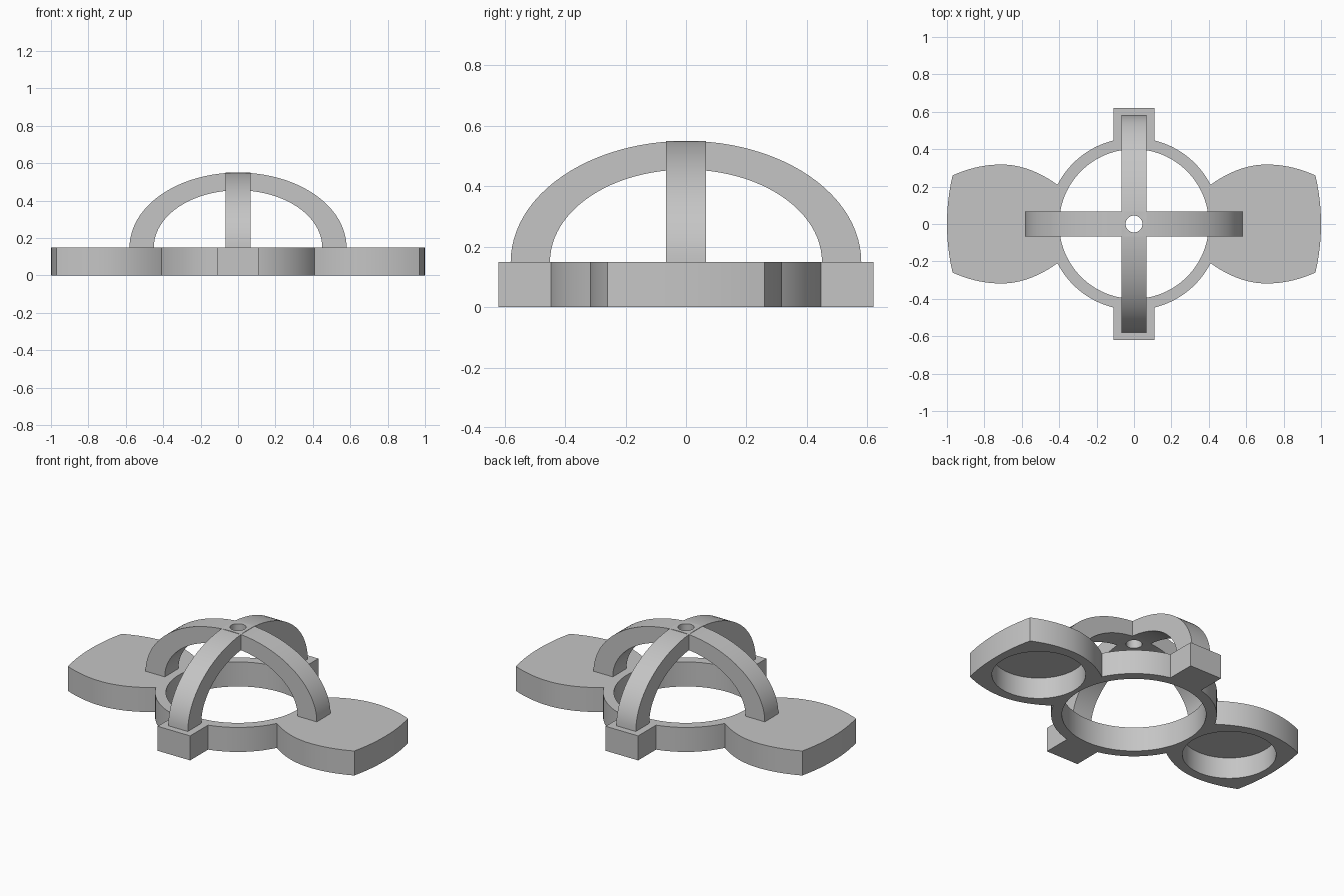
import bpy
from math import sin, cos, pi

cube = bpy.data.objects.get("Cube")
if cube:
    bpy.data.objects.remove(cube, do_unlink=True)

BASE_H = 0.15

grey = bpy.data.materials.new("plain grey")
grey.use_nodes = True
colour = (0.56, 0.56, 0.56, 1)
grey.diffuse_color = colour
grey.node_tree.nodes["Principled BSDF"].inputs["Base Color"].default_value = colour


def prism(name, outline, to_low, to_high):
    """Solid between two placements of a counter-clockwise outline."""
    n = len(outline)
    verts = [to_low(p) for p in outline] + [to_high(p) for p in outline]
    faces = [tuple(reversed(range(n))), tuple(range(n, 2 * n))]
    faces += [(i, (i + 1) % n, n + (i + 1) % n, n + i) for i in range(n)]
    mesh = bpy.data.meshes.new(name)
    mesh.from_pydata(verts, [], faces)
    mesh.materials.append(grey)
    obj = bpy.data.objects.new(name, mesh)
    bpy.context.collection.objects.link(obj)
    return obj


def slab(name, outline, z0=0, z1=BASE_H):
    return prism(name, outline, lambda p: (p[0], p[1], z0), lambda p: (p[0], p[1], z1))


def circle(r, cx=0, n=96):
    return [(cx + r * cos(2 * pi * i / n), r * sin(2 * pi * i / n)) for i in range(n)]


def combine(target, other, operation):
    """Apply a boolean and discard the second solid."""
    mod = target.modifiers.new("boolean", "BOOLEAN")
    mod.operation, mod.object, mod.solver = operation, other, "EXACT"
    bpy.ops.object.select_all(action="DESELECT")
    bpy.context.view_layer.objects.active = target
    target.select_set(True)
    bpy.ops.object.modifier_apply(modifier=mod.name)
    bpy.data.objects.remove(other, do_unlink=True)


def finish(obj):
    bpy.ops.object.select_all(action="DESELECT")
    bpy.context.view_layer.objects.active = obj
    obj.select_set(True)
    bpy.ops.object.shade_smooth_by_angle(angle=pi / 6)


# Wing pad outline: bulging sides and a gently curved outer end
def side_y(x):
    return 0.318 - (1.2 if x < 0.71 else 0.86) * (x - 0.71) ** 2


xs = [0.39 + 0.58 * i / 24 for i in range(25)]
ys = [-0.26 + 0.52 * i / 12 for i in range(1, 12)]
pad = [(x, -side_y(x)) for x in xs]
pad += [(1 - 0.03 * (y / 0.26) ** 2, y) for y in ys]
pad += [(x, side_y(x)) for x in reversed(xs)]

# Base: disc with two wing pads and one cross bar forming the end tabs
base = slab("base_plate", circle(0.46))
combine(base, slab("tabs", [(-0.11, -0.62), (0.11, -0.62), (0.11, 0.62), (-0.11, 0.62)]), "UNION")
for side in (1, -1):
    outline = [(side * x, side * y) for x, y in pad]
    combine(base, slab("pad", outline), "UNION")

# Central opening and blind pockets under the pads
combine(base, slab("opening", circle(0.40), -0.1, 0.3), "DIFFERENCE")
for side in (1, -1):
    combine(base, slab("pocket", circle(0.26, side * 0.69), -0.1, 0.13), "DIFFERENCE")
finish(base)

# Crossed elliptical arches
STEPS = 48
angles = [pi * i / STEPS for i in range(STEPS + 1)]
arch = [(0.58 * cos(a), BASE_H + 0.40 * sin(a)) for a in angles]
arch += [(0.45 * cos(a), BASE_H + 0.305 * sin(a)) for a in reversed(angles)]
W = 0.066
arches = prism("crossed_arches", arch, lambda p: (p[0], W, p[1]), lambda p: (p[0], -W, p[1]))
cross = prism("arch", arch, lambda p: (-W, p[0], p[1]), lambda p: (W, p[0], p[1]))
combine(arches, cross, "UNION")

# Small hole through the crown
combine(arches, slab("crown_hole", circle(0.045, 0, 32), 0.3, 0.7), "DIFFERENCE")
finish(arches)
